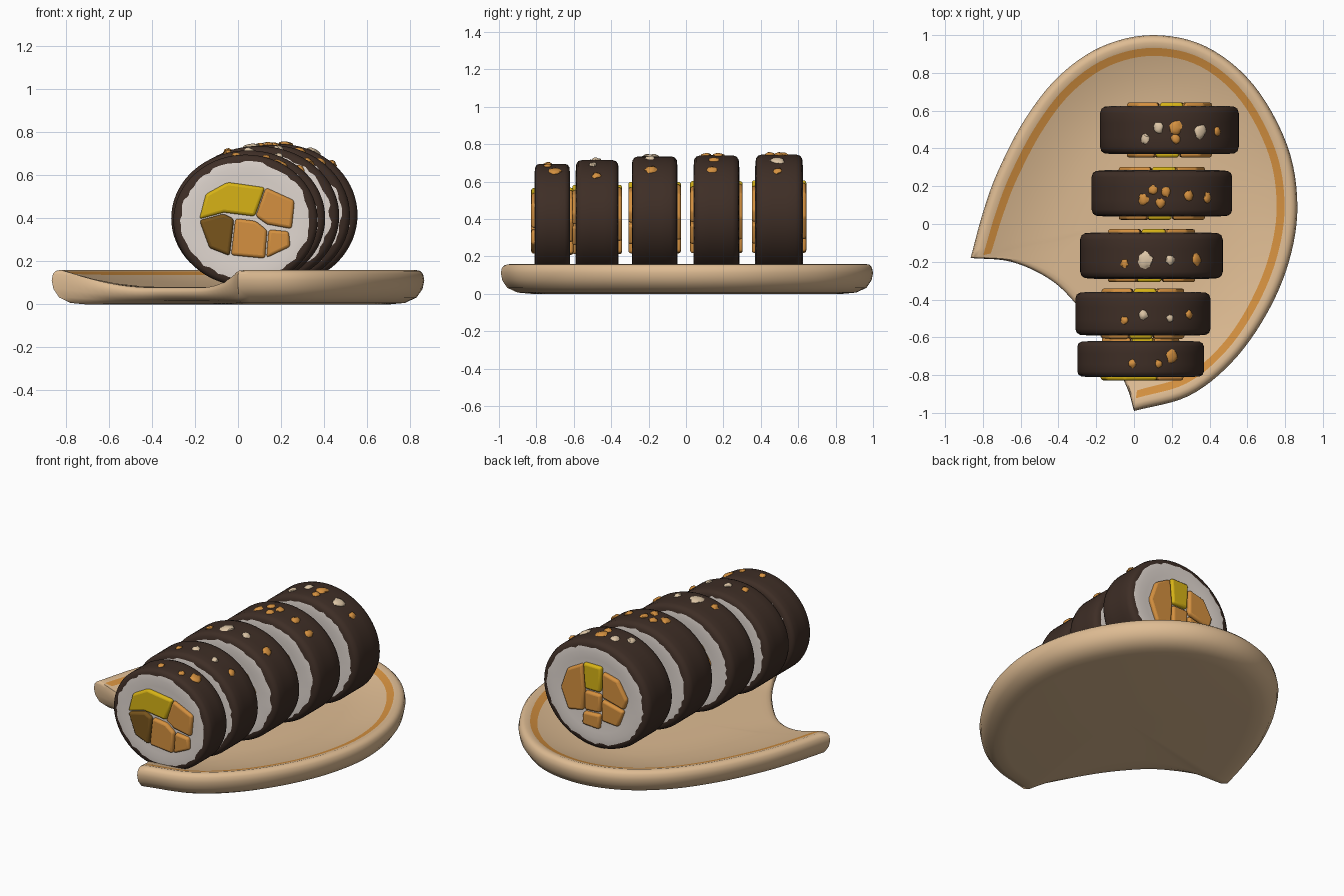
import bpy, bmesh, math, random
from mathutils import Vector

random.seed(4)
if "Cube" in bpy.data.objects:
    bpy.data.objects.remove(bpy.data.objects["Cube"], do_unlink=True)


def material(name, rgb):
    m = bpy.data.materials.new(name)
    m.use_nodes = True
    col = (*rgb, 1)
    m.diffuse_color = col
    m.node_tree.nodes["Principled BSDF"].inputs["Base Color"].default_value = col
    return m


CLAY = material("tan_clay", (.73, .50, .29))
ORANGE = material("orange", (.66, .28, .05))
RICE = material("rice_white", (.75, .68, .63))
NORI = material("dark_seaweed", (.048, .027, .019))
YELLOW = material("yellow", (.68, .45, .008))
BROWN = material("olive_brown", (.19, .09, .012))
CREAM = material("cream_seed", (.72, .56, .38))


def finish(bm, name, mats, angle=50):
    bmesh.ops.recalc_face_normals(bm, faces=bm.faces)
    me = bpy.data.meshes.new(name)
    bm.to_mesh(me)
    bm.free()
    for m in mats:
        me.materials.append(m)
    ob = bpy.data.objects.new(name, me)
    bpy.context.collection.objects.link(ob)
    bpy.ops.object.select_all(action='DESELECT')
    ob.select_set(True)
    bpy.context.view_layer.objects.active = ob
    bpy.ops.object.shade_smooth_by_angle(angle=math.radians(angle))
    return ob


def spline(pts, n):
    """Smooth curve through the points, without its last point."""
    pts = [Vector(p) for p in pts]
    ext = [2 * pts[0] - pts[1]] + pts + [2 * pts[-1] - pts[-2]]
    out = []
    for a, b, c, d in zip(ext, ext[1:], ext[2:], ext[3:]):
        for k in range(n):
            t = k / n
            out.append(.5 * (2 * b + (c - a) * t + (2 * a - 5 * b + 4 * c - d) * t * t
                             + (3 * b - a - 3 * c + d) * t ** 3))
    return out


def bridge(bm, rings, mat_rule):
    """Join successive rings; a ring with one vertex closes the end."""
    for i, (r0, r1) in enumerate(zip(rings, rings[1:])):
        n = max(len(r0), len(r1))
        for j in range(n):
            k = (j + 1) % n
            if len(r0) == 1:
                quad = (r0[0], r1[j], r1[k])
            elif len(r1) == 1:
                quad = (r0[j], r0[k], r1[0])
            else:
                quad = (r0[j], r0[k], r1[k], r1[j])
            bm.faces.new(quad).material_index = mat_rule(i, j)


# Plate: shell-shaped dish with a raised outer rim and a low scooped edge
arc = spline([(-.865, -.18), (-.80, .06), (-.72, .28), (-.58, .55), (-.40, .78), (-.17, .94),
              (.1, 1.0), (.38, .94), (.63, .74), (.81, .42), (.865, .1), (.82, -.2),
              (.70, -.48), (.52, -.73), (.29, -.91), (0, -.99)], 6)
scoop = spline([(0, -.99), (-.04, -.86), (-.16, -.62), (-.31, -.42), (-.45, -.29),
                (-.65, -.2), (-.865, -.18)], 6)
outline = arc + scoop
centre = Vector((.15, .05))


def top_height(p):
    d = min((p - a).length for a in arc)
    return .08 + .08 * max(0, 1 - max(0, d - .045) / .42) ** 2


bm = bmesh.new()
# (inset, fraction of the top height), from the underside over the rim
rim = [(.16, 0), (.09, .04), (.035, .2), (.008, .45), (0, .7), (.006, .88),
       (.02, .97), (.042, 1), (.068, 1), (.11, 1)]
rings = [[bm.verts.new((*centre, 0))]]
for inset, f in rim:
    ring = []
    for p in outline:
        q = p + (centre - p).normalized() * inset
        ring.append(bm.verts.new((*q, f * top_height(q if f == 1 else p))))
    rings.append(ring)
for t in (.1, .22, .36, .52, .7, .85):
    ring = []
    for v in rings[len(rim)]:
        q = v.co.xy.lerp(centre, t)
        ring.append(bm.verts.new((*q, top_height(q))))
    rings.append(ring)
rings.append([bm.verts.new((*centre, top_height(centre)))])
stripe = len(rim) - 1
bridge(bm, rings, lambda i, j: int(i == stripe and j < len(arc)))
finish(bm, "plate", [CLAY, ORANGE], 60)

# Rolls: (front y, back y, left x, right x, top z)
ROLLS = [(-.81, -.62, -.30, .37, .695), (-.59, -.36, -.31, .405, .715),
         (-.29, -.045, -.285, .47, .735), (.04, .285, -.225, .52, .74),
         (.37, .625, -.18, .555, .745)]
# Half profile from the face centre to the middle of the wrapper
HALF = [(.95, 0), (.95, .45), (.98, .68), (1, .80), (.98, .895), (.965, .935),
        (.88, .98), (.7, 1), (.3, 1)]
PROFILE = HALF + [(-y, r) for y, r in reversed(HALF)]
EDGE, SEG = 4, 72

# Filling outlines on a roll face, in units of the roll radius
FRONT = [(YELLOW, [(-.64, .02), (-.55, .4), (-.25, .58), (.27, .5), (.13, .06), (-.3, .12)]),
         (ORANGE, [(.28, .5), (.68, .3), (.64, -.13), (.3, -.06), (.14, .06)]),
         (ORANGE, [(-.14, .03), (.14, -.01), (.3, -.15), (.27, -.58), (-.2, -.53)]),
         (ORANGE, [(.32, -.14), (.6, -.17), (.62, -.4), (.29, -.57)]),
         (BROWN, [(-.64, 0), (-.3, .1), (-.16, .02), (-.22, -.54), (-.5, -.42)])]
BACK = [(YELLOW, [(-.2, .58), (.14, .58), (.12, .1), (-.17, .1)]),
        (ORANGE, [(-.22, .55), (-.5, .38), (-.62, 0), (-.48, -.38), (-.2, -.32), (-.18, .08)]),
        (ORANGE, [(.16, .5), (.45, .42), (.62, .1), (.56, -.1), (.15, .02)]),
        (ORANGE, [(-.17, .06), (.13, .06), (.12, -.28), (-.17, -.3)]),
        (ORANGE, [(.15, -.02), (.56, -.13), (.45, -.45), (.14, -.42)]),
        (ORANGE, [(-.2, -.34), (.12, -.32), (.1, -.6), (-.22, -.58)])]


def filling(name, mat, pts, cx, cz, rx, rz, y, side):
    """Soft-edged block standing slightly proud of a roll face."""
    bm = bmesh.new()
    loops = [[bm.verts.new((cx - side * u * rx, y + side * d, cz + v * rz)) for u, v in pts]
             for d in (-.04, .018)]
    bridge(bm, loops, lambda i, j: 0)
    for lp in loops:
        bm.faces.new(lp)
    ob = finish(bm, name, [mat], 40)
    bev = ob.modifiers.new("soft_edges", 'BEVEL')
    bev.width = .014
    bev.segments = 3


def seed(name, mat, loc, size, tilt):
    """Irregular flattened crumb lying on the wrapper."""
    bm = bmesh.new()
    bmesh.ops.create_icosphere(bm, subdivisions=2, radius=1)
    for v in bm.verts:
        v.co *= random.uniform(.8, 1.15)
        v.co = Vector((v.co.x * size, v.co.y * size * 1.1, v.co.z * .013))
    ob = finish(bm, name, [mat])
    ob.location = loc
    ob.rotation_euler = (0, tilt, 0)


# Seeds per roll: (x, y, size, kind)
o, c = ORANGE, CREAM
SEEDS = [[(-.01, -.74, .02, o), (.13, -.74, .02, o), (.2, -.70, .032, o)],
         [(-.05, -.51, .02, o), (.05, -.48, .024, c), (.19, -.5, .02, c), (.29, -.48, .022, o)],
         [(-.05, -.21, .022, o), (.06, -.19, .04, c), (.19, -.19, .024, c), (.33, -.19, .03, o)],
         [(.05, .13, .028, o), (.1, .18, .024, o), (.17, .17, .026, o), (.14, .11, .026, o),
          (.29, .15, .026, o), (.39, .14, .026, o)],
         [(.06, .45, .024, c), (.13, .51, .026, c), (.22, .51, .034, o), (.22, .45, .024, o),
          (.35, .49, .034, c), (.44, .49, .022, o)]]

for n, (y0, y1, x0, x1, top) in enumerate(ROLLS, 1):
    cx, cy, rx, hy = (x0 + x1) / 2, (y0 + y1) / 2, (x1 - x0) / 2, (y1 - y0) / 2
    cz, rz = (top + .085) / 2, (top - .085) / 2
    bm = bmesh.new()
    rings = []
    for i, (py, pr) in enumerate(PROFILE):
        ragged = i in (EDGE, len(PROFILE) - 1 - EDGE)
        ring = []
        for j in range(1 if pr == 0 else SEG):
            a = math.tau * j / SEG
            r = pr + (random.uniform(-.025, .02) if ragged else 0)
            ring.append(bm.verts.new((cx + r * rx * math.cos(a), cy - py * hy,
                                      cz + r * rz * math.sin(a))))
        rings.append(ring)
    last = len(PROFILE) - 1 - EDGE
    bridge(bm, rings, lambda i, j: int(EDGE <= i < last))
    finish(bm, f"roll_{n}", [RICE, NORI], 60)

    for side, y in ((-1, y0), (1, y1)):
        pattern = FRONT if n == 1 and side < 0 else BACK
        for k, (mat, pts) in enumerate(pattern, 1):
            place = "front" if side < 0 else "back"
            filling(f"roll_{n}_{place}_filling_{k}", mat, pts, cx, cz, rx, rz, y, side)

    for k, (x, y, size, mat) in enumerate(SEEDS[n - 1], 1):
        u = (x - cx) / rx
        a = math.asin(u)
        seed(f"roll_{n}_seed_{k}", mat, (x, y, cz + rz * math.cos(a)), size, a)
